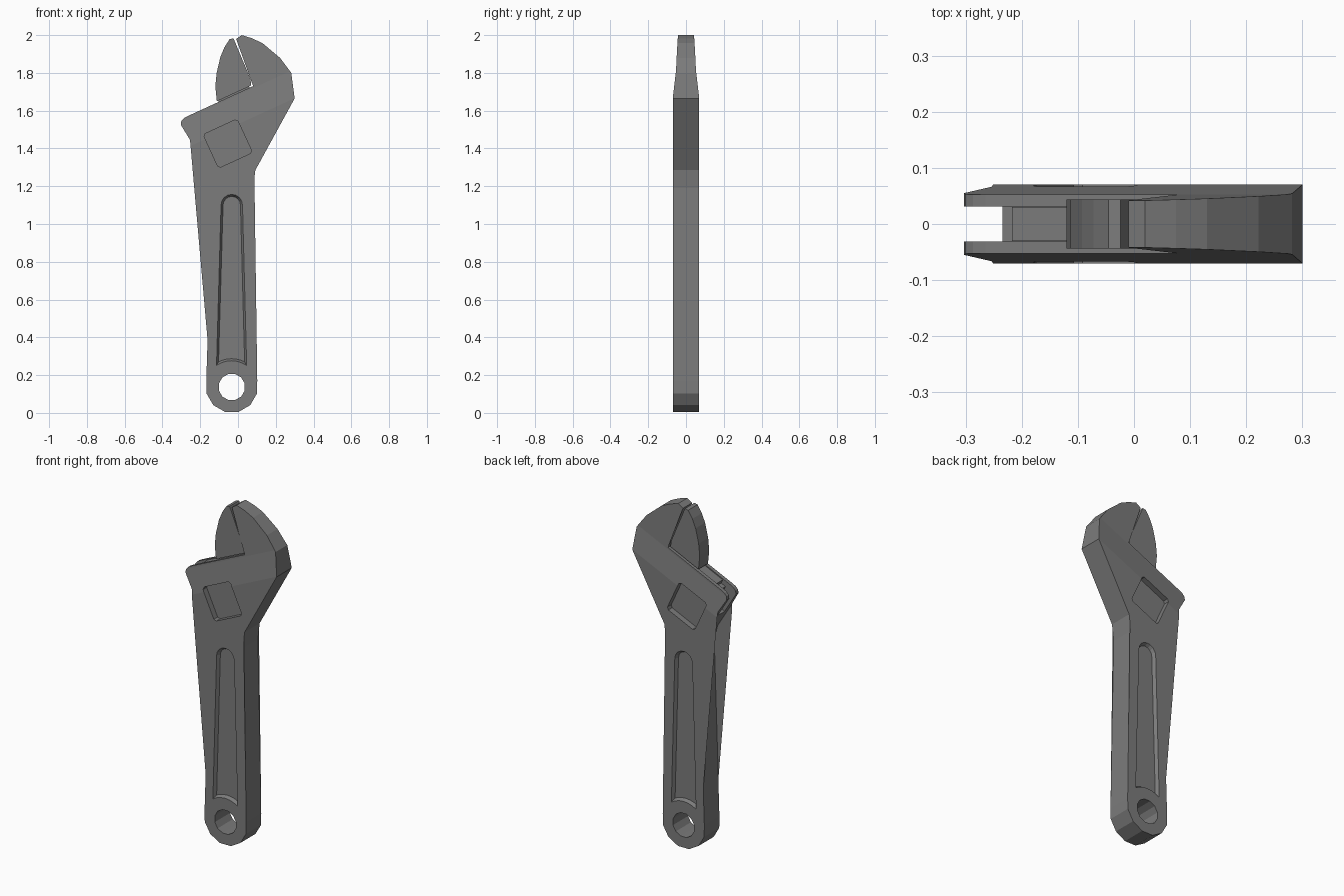
import bpy, bmesh, math
from mathutils import Vector

if "Cube" in bpy.data.objects:
    bpy.data.objects.remove(bpy.data.objects["Cube"])

# one dull grey steel for the whole tool
steel = bpy.data.materials.new("grey_steel")
steel.diffuse_color = (0.2, 0.2, 0.2, 1)
steel.use_nodes = True
steel.node_tree.nodes["Principled BSDF"].inputs["Base Color"].default_value = steel.diffuse_color

# slanted jaw frame: u runs along the sliding edge, s square to it
O, D = Vector((0.08, 1.73)), Vector((0.909, 0.417)).normalized()
N = Vector((-D.y, D.x))


def us(u, s):
    p = O + D * u + N * s
    return (p.x, p.y)


def half_thickness(x, z):
    s = (Vector((x, z)) - O).dot(N)
    if s < -0.15:
        return 0.07
    if s < -0.01:
        return 0.07 - (s + 0.15) / 0.14 * 0.017
    return 0.053 - (s + 0.01) / 0.28 * 0.011


def arc(cx, cz, r, a0, a1, n):
    return [(cx + r * math.cos(math.radians(a0 + (a1 - a0) * i / n)),
             cz + r * math.sin(math.radians(a0 + (a1 - a0) * i / n))) for i in range(n + 1)]


def finish(bm, name):
    bmesh.ops.recalc_face_normals(bm, faces=bm.faces)
    me = bpy.data.meshes.new(name)
    bm.to_mesh(me)
    bm.free()
    ob = bpy.data.objects.new(name, me)
    bpy.context.collection.objects.link(ob)
    me.materials.append(steel)
    return ob


def loft(name, ring_a, ya, ring_b, yb):
    bm = bmesh.new()
    a = [bm.verts.new((x, ya, z)) for x, z in ring_a]
    b = [bm.verts.new((x, yb, z)) for x, z in ring_b]
    bm.faces.new(a)
    bm.faces.new(b[::-1])
    for i in range(len(a)):
        j = (i + 1) % len(a)
        bm.faces.new((a[j], a[i], b[i], b[j]))
    return finish(bm, name)


def prism(name, pts, ya, yb):
    return loft(name, pts, ya, pts, yb)


def cut(target, cutter):
    m = target.modifiers.new("cut", 'BOOLEAN')
    m.operation, m.solver, m.object = 'DIFFERENCE', 'EXACT', cutter
    bpy.context.view_layer.objects.active = target
    bpy.ops.object.modifier_apply(modifier=m.name)
    bpy.data.objects.remove(cutter)


# body: handle, head and fixed jaw from one outline, thinning towards the jaw tip
outline = arc(-0.033, 0.139, 0.1385, 195, 345, 5) + [
    (0.102, 0.17), (0.08, 1.19), (0.092, 1.285), (0.30, 1.665), (0.282, 1.80),
    (0.222, 1.88), (0.13, 1.957), (0.075, 1.983), (0.02, 2.0), (-0.01, 1.98),
    (0.075, 1.79), (0.082, 1.765), (0.08, 1.73), (-0.265, 1.572), (-0.287, 1.560),
    (-0.30, 1.545), (-0.303, 1.525), (-0.155, 1.285), (-0.135, 1.19), (-0.168, 0.17)]
bm = bmesh.new()
bm.faces.new([bm.verts.new((x, 0, z)) for x, z in outline])
bmesh.ops.triangulate(bm, faces=bm.faces[:])
for s in (-0.15, -0.01):
    p = us(0, s)
    bmesh.ops.bisect_plane(bm, geom=bm.verts[:] + bm.edges[:] + bm.faces[:], dist=1e-5,
                           plane_co=(p[0], 0, p[1]), plane_no=(N.x, 0, N.y))
front = bm.verts[:]
ext = bmesh.ops.extrude_face_region(bm, geom=bm.faces[:])
back = [v for v in ext["geom"] if isinstance(v, bmesh.types.BMVert)]
for verts, sign in ((front, -1), (back, 1)):
    for v in verts:
        v.co.y = sign * half_thickness(v.co.x, v.co.z)
bmesh.ops.recalc_face_normals(bm, faces=bm.faces)
bmesh.ops.dissolve_limit(bm, angle_limit=0.01, verts=bm.verts[:], edges=bm.edges[:])
body = finish(bm, "wrench_body")

# hanging hole
cut(body, prism("hole_cutter", arc(-0.033, 0.137, 0.071, 15, 345, 11), -0.2, 0.2))


# handle recesses and square windows on both sides
def recess_ring(i):
    a = math.degrees(math.asin((0.081 - i) / (0.14 + i)))
    return (arc(-0.033, 1.10, 0.058 - i, 0, 180, 8)
            + arc(-0.034, 0.135, 0.14 + i, 90 + a, 90 - a, 6))


c = 0.012
u0, u1, s0, s1 = -0.347, -0.15, -0.318, -0.123
window = [us(*p) for p in ((u0 + c, s0), (u1 - c, s0), (u1, s0 + c), (u1, s1 - c),
                           (u1 - c, s1), (u0 + c, s1), (u0, s1 - c), (u0, s0 + c))]
for side in (-1, 1):
    cut(body, loft("recess_cutter", recess_ring(0), side * 0.072,
                   recess_ring(0.012), side * 0.051))
    cut(body, prism("window_cutter", window, side * 0.2, side * 0.035))

# slot between the two cheek plates, deeper at the open end
slot = [us(*p) for p in ((-0.6, -0.166), (-0.36, -0.166), (-0.36, -0.03),
                         (-0.012, -0.03), (-0.012, 0.1), (-0.6, 0.1))]
cut(body, prism("slot_cutter", slot, -0.031, 0.031))

# sliding jaw with its foot in the slot
jaw = [us(-0.008, 0.007), (0.066, 1.768), (-0.015, 1.962), (-0.024, 1.983), (-0.045, 1.978),
       (-0.072, 1.935), (-0.093, 1.885), (-0.113, 1.80), (-0.12, 1.73), us(-0.208, 0.007)]
prism("sliding_jaw", jaw, -0.044, 0.044)
foot = [us(*p) for p in ((-0.33, -0.028), (-0.02, -0.028), (-0.02, 0.015),
                         (-0.2, 0.015), (-0.2, -0.005), (-0.33, -0.005))]
prism("jaw_foot", foot, -0.03, 0.03)
